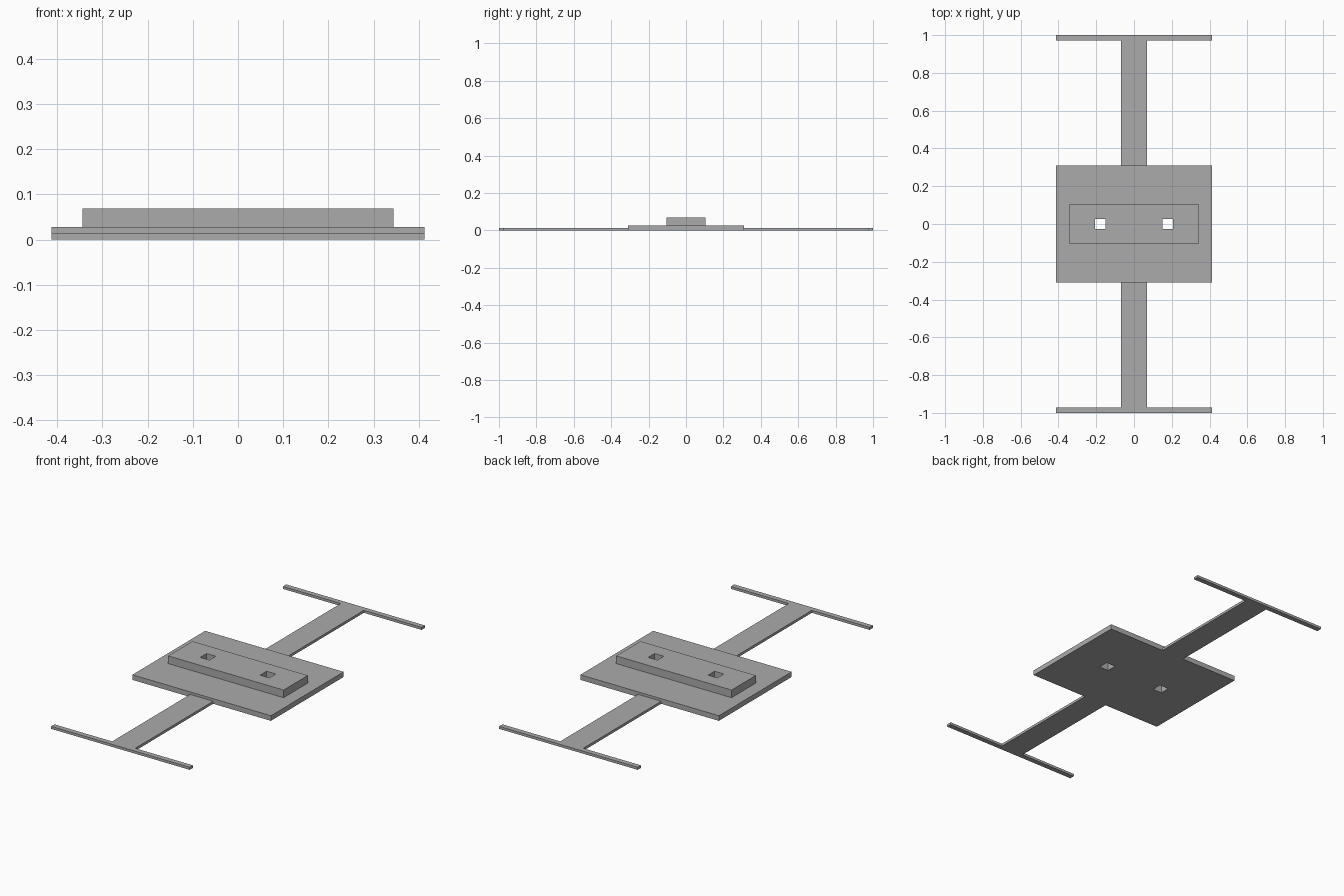
import bpy
import bmesh

if "Cube" in bpy.data.objects:
    bpy.data.objects.remove(bpy.data.objects["Cube"], do_unlink=True)

U = 0.01375  # thickness module shared by every part

grey = bpy.data.materials.new("plain grey")
grey.use_nodes = True
color = (0.41, 0.41, 0.41, 1)
grey.diffuse_color = color
grey.node_tree.nodes["Principled BSDF"].inputs["Base Color"].default_value = color


def extrude_profile(name, outline, z0, z1):
    """Flat outline raised into a closed solid."""
    bm = bmesh.new()
    face = bm.faces.new([bm.verts.new((x, y, z0)) for x, y in outline])
    top = bmesh.ops.extrude_face_region(bm, geom=[face])["geom"]
    verts = [g for g in top if isinstance(g, bmesh.types.BMVert)]
    bmesh.ops.translate(bm, verts=verts, vec=(0, 0, z1 - z0))
    bmesh.ops.recalc_face_normals(bm, faces=bm.faces)
    mesh = bpy.data.meshes.new(name)
    bm.to_mesh(mesh)
    bm.free()
    mesh.materials.append(grey)
    obj = bpy.data.objects.new(name, mesh)
    bpy.context.scene.collection.objects.link(obj)
    return obj


def rectangle(hx, hy, cx=0):
    return [(cx - hx, -hy), (cx + hx, -hy), (cx + hx, hy), (cx - hx, hy)]


def cut(obj, cutter):
    mod = obj.modifiers.new("hole", "BOOLEAN")
    mod.operation = "DIFFERENCE"
    mod.solver = "EXACT"
    mod.object = cutter
    bpy.context.view_layer.objects.active = obj
    bpy.ops.object.modifier_apply(modifier=mod.name)


# Central plate and the raised block on it
plate_x, plate_y = 30 * U, 22.5 * U
base_plate = extrude_profile("base_plate", rectangle(plate_x, plate_y), 0, 2 * U)
raised_block = extrude_profile("raised_block", rectangle(25 * U, 7.5 * U), 2 * U, 5 * U)

# Two square holes through plate and block
for side in (-1, 1):
    cutter = extrude_profile("hole_cutter", rectangle(2 * U, 2 * U, side * 13 * U), -U, 6 * U)
    cutter.hide_render = True
    for part in (base_plate, raised_block):
        cut(part, cutter)
    bpy.data.objects.remove(cutter, do_unlink=True)

# T-shaped arms: a stem ending in a thin crossbar
stem_x, bar_y = 5 * U, 1 - 2 * U
half = [(stem_x, plate_y), (stem_x, bar_y), (plate_x, bar_y), (plate_x, 1)]
outline = half + [(-x, y) for x, y in reversed(half)]
for name, side in (("front_arm", -1), ("back_arm", 1)):
    extrude_profile(name, [(x, side * y) for x, y in outline], 0, U)
